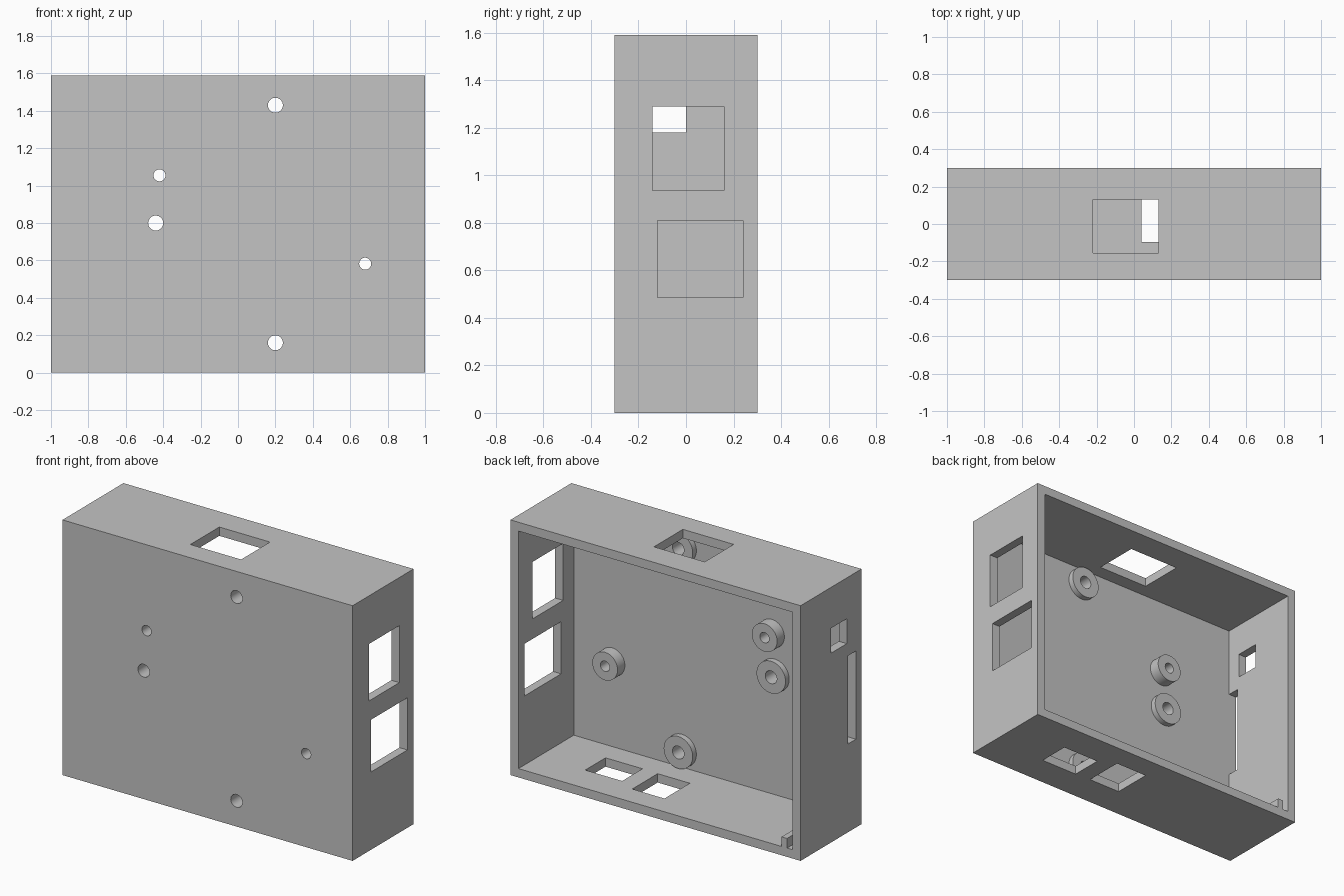
import bpy, bmesh, math
from mathutils import Matrix, Vector

old = bpy.data.objects.get("Cube")
if old:
    bpy.data.objects.remove(old, do_unlink=True)

W, D, H, T = 2.0, 0.6, 1.59, 0.055      # outer size and wall thickness
FRONT_IN = -D / 2 + T                   # inner face of the front panel

grey = bpy.data.materials.new("plain grey")
grey.use_nodes = True
grey.diffuse_color = (0.55, 0.55, 0.55, 1)
grey.node_tree.nodes["Principled BSDF"].inputs["Base Color"].default_value = grey.diffuse_color


def add_box(bm, x, y, z):
    """Box spanning the given (low, high) ranges."""
    size = [b - a for a, b in (x, y, z)]
    mid = [(a + b) / 2 for a, b in (x, y, z)]
    bmesh.ops.create_cube(bm, size=1, matrix=Matrix.Translation(mid) @ Matrix.Diagonal((*size, 1)))


def finish(bm, name):
    bmesh.ops.recalc_face_normals(bm, faces=bm.faces)
    mesh = bpy.data.meshes.new(name)
    bm.to_mesh(mesh)
    bm.free()
    mesh.materials.append(grey)
    obj = bpy.data.objects.new(name, mesh)
    bpy.context.collection.objects.link(obj)
    return obj


def smooth(obj):
    bpy.ops.object.select_all(action='DESELECT')
    obj.select_set(True)
    bpy.context.view_layer.objects.active = obj
    bpy.ops.object.shade_smooth_by_angle(angle=math.radians(30))


# Screw positions: x, z, hole radius, outer radius, height
standoffs = {
    "top_standoff": (0.2, 1.43, 0.04, 0.1, 0.036),
    "bottom_standoff": (0.2, 0.16, 0.04, 0.1, 0.036),
    "side_standoff": (-0.44, 0.8, 0.04, 0.1, 0.036),
    "upper_tall_standoff": (-0.42, 1.055, 0.032, 0.087, 0.072),
    "lower_tall_standoff": (0.68, 0.583, 0.032, 0.087, 0.072),
}

# Solid block for the case
bm = bmesh.new()
add_box(bm, (-W / 2, W / 2), (-D / 2, D / 2), (0, H))
case = finish(bm, "case_shell")

# Cavity, open at the back
bm = bmesh.new()
add_box(bm, (-W / 2 + T, W / 2 - T), (FRONT_IN, D), (T, H - T))
cavity = finish(bm, "cavity_cutter")

# Wall openings and screw holes
left, right = (W / 2 - 0.1, W / 2 + 0.1), (-W / 2 - 0.1, -W / 2 + 0.1)
floor, roof = (-0.1, 0.1), (H - 0.1, H + 0.1)
openings = [
    (left, (-0.14, 0.16), (0.935, 1.29)),
    (left, (-0.12, 0.24), (0.485, 0.81)),
    (right, (-0.155, 0.0), (1.18, 1.335)),
    (right, (FRONT_IN, -0.168), (0.55, 1.1)),
    ((-0.22, 0.13), (-0.155, 0.13), roof),
    ((0.37, 0.625), (-0.1, 0.1), floor),
    ((0.04, 0.262), (-0.095, 0.155), floor),
]
bm = bmesh.new()
for spans in openings:
    add_box(bm, *spans)
for x, z, hole, outer, height in standoffs.values():
    bmesh.ops.create_cone(
        bm, cap_ends=True, segments=48, radius1=hole, radius2=hole, depth=0.2,
        matrix=Matrix.Translation((x, -D / 2, z)) @ Matrix.Rotation(math.pi / 2, 4, 'X'))
holes = finish(bm, "opening_cutter")

for cutter in (cavity, holes):
    cutter.hide_render = True
    mod = case.modifiers.new(cutter.name, 'BOOLEAN')
    mod.operation = 'DIFFERENCE'
    mod.solver = 'EXACT'
    mod.object = cutter
bpy.context.view_layer.objects.active = case
for mod in list(case.modifiers):
    bpy.ops.object.modifier_apply(modifier=mod.name)
for cutter in (cavity, holes):
    bpy.data.objects.remove(cutter, do_unlink=True)
smooth(case)

# Ring standoffs on the inside of the front panel
for name, (x, z, hole, outer, height) in standoffs.items():
    bm = bmesh.new()
    y0, y1 = FRONT_IN, FRONT_IN + height
    profile = [bm.verts.new((x + r, y, z)) for r, y in ((hole, y0), (hole, y1), (outer, y1), (outer, y0))]
    edges = [bm.edges.new(pair) for pair in zip(profile, profile[1:])]
    bmesh.ops.spin(bm, geom=profile + edges, cent=Vector((x, 0, z)), axis=(0, 1, 0),
                   angle=math.tau, steps=48)
    bmesh.ops.remove_doubles(bm, verts=bm.verts, dist=0.0001)
    ring = finish(bm, name)
    # Make sure the rim of the ring faces the open back
    rim = max(ring.data.polygons, key=lambda p: p.center.y)
    if rim.normal.y < 0:
        ring.data.flip_normals()
    smooth(ring)

# Small guide rib on the floor beside the right wall
bm = bmesh.new()
add_box(bm, (-0.907, -0.869), (FRONT_IN, D / 2), (T, T + 0.06))
finish(bm, "guide_rib")
